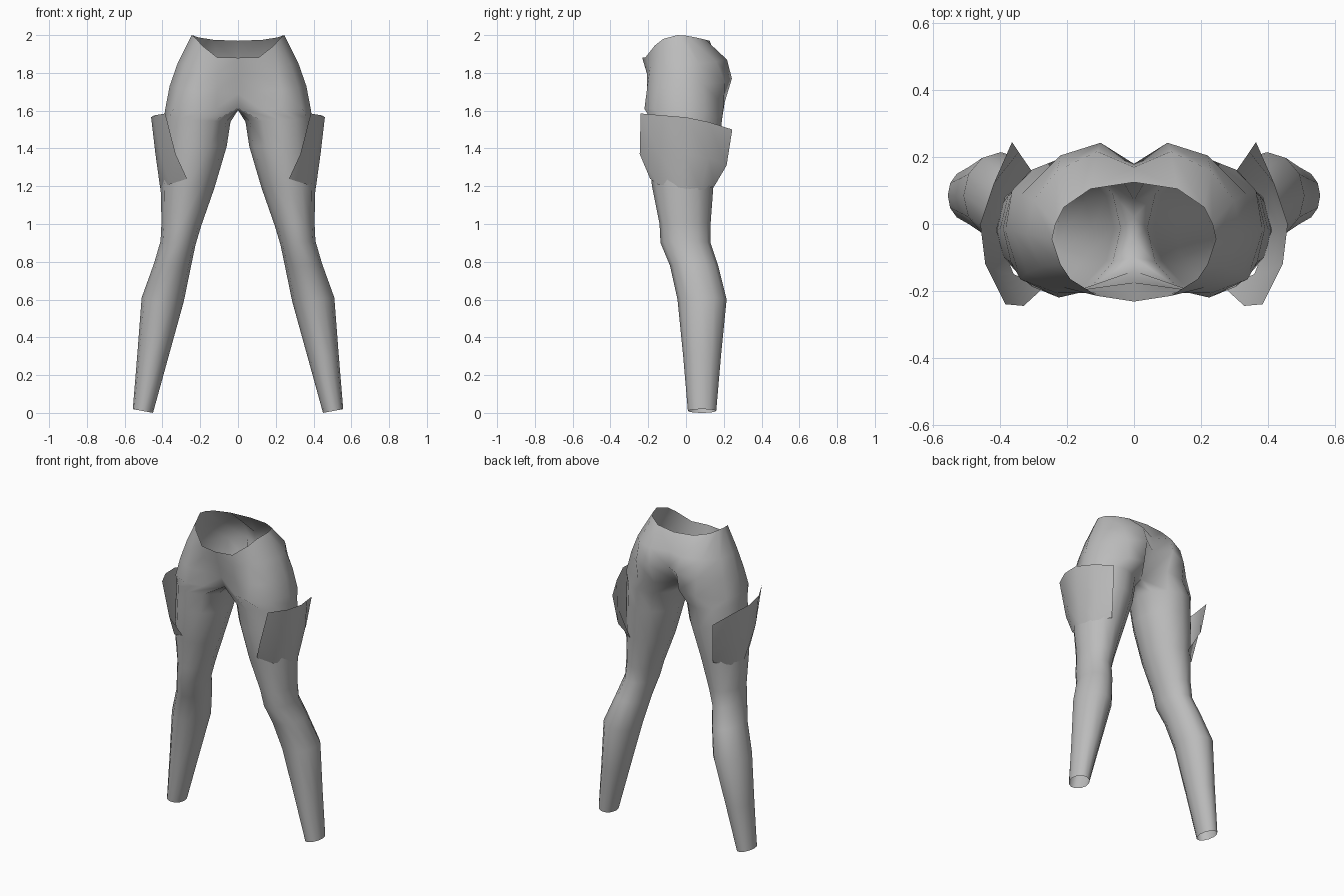
import bpy, bmesh, math

grey = bpy.data.materials.new("cloth_grey")
grey.diffuse_color = (0.5, 0.5, 0.5, 1)


def sheet(name, rows, closed_from, merge):
    """Skin successive rows of points, closing rows into loops from a given row, and mirror."""
    bm = bmesh.new()
    vs = [[bm.verts.new(p) for p in row] for row in rows]
    for r, (a, b) in enumerate(zip(vs, vs[1:])):
        n = len(b)
        for i in range(n if r >= closed_from else len(a) - 1):
            j = (i + 1) % n
            bm.faces.new((a[i], b[i], b[j], a[j]))
    me = bpy.data.meshes.new(name)
    bm.to_mesh(me)
    bm.free()
    me.materials.append(grey)
    ob = bpy.data.objects.new(name, me)
    bpy.context.collection.objects.link(ob)
    bpy.context.view_layer.objects.active = ob
    ob.select_set(True)
    bpy.ops.object.shade_smooth_by_angle(angle=math.radians(60))
    ob.select_set(False)
    m = ob.modifiers.new("mirror", 'MIRROR')
    m.use_mirror_merge = merge
    m.merge_threshold = 0.001
    return ob


# Half pelvis rows, front centre round the hip to back centre
waist = [(0, -.232, 1.88), (.11, -.215, 1.882), (.19, -.165, 1.945), (.22, -.12, 1.98),
         (.245, -.045, 2.0), (.235, .0, 1.997), (.21, .05, 1.988), (.13, .105, 1.975), (0, .125, 1.97)]
hip = [(0, -.205, 1.79), (.11, -.207, 1.80), (.21, -.19, 1.83), (.28, -.13, 1.845),
       (.32, -.03, 1.85), (.30, .07, 1.85), (.23, .16, 1.86), (.11, .217, 1.87), (0, .17, 1.86)]
seat = [(0, -.175, 1.69), (.11, -.19, 1.70), (.23, -.207, 1.71), (.32, -.145, 1.72),
        (.362, -.02, 1.73), (.335, .09, 1.74), (.22, .205, 1.75), (.1, .243, 1.77), (0, .18, 1.76)]
# Crotch row continues along the centre line to close the leg loop
crotch = [(0, -.14, 1.615), (.115, -.195, 1.61), (.225, -.22, 1.61), (.34, -.165, 1.61),
          (.385, -.02, 1.61), (.365, .1, 1.61), (.21, .2, 1.63), (.09, .205, 1.645), (0, .07, 1.615),
          (0, .02, 1.605), (0, -.05, 1.603), (0, -.1, 1.605)]

# Leg loops: height, inner x, outer x, front y, back y
legs = [(1.55, .04, .392, -.215, .19), (1.42, .06, .40, -.205, .18), (1.2, .125, .41, -.18, .145),
        (1.0, .195, .405, -.14, .13), (.9, .225, .41, -.135, .13), (.78, .25, .445, -.085, .17),
        (.6, .287, .51, -.045, .215), (.3, .37, .533, -.015, .185), (.01, .45, .557, .01, .16)]


def loop(z, x0, x1, y0, y1):
    pts = []
    for i in range(12):
        a = math.radians(-120 + 30 * i)
        pts.append(((x0 + x1) / 2 + (x1 - x0) / 2 * math.cos(a),
                    (y0 + y1) / 2 + (y1 - y0) / 2 * math.sin(a), z + .01 * math.cos(a)))
    return pts


sheet("trousers", [waist, hip, seat, crotch] + [loop(*l) for l in legs], 3, True)

# Flared flap standing off the outside of each thigh
flap = [
    [(.385, -.24, 1.585), (.445, -.12, 1.575), (.46, 0, 1.565), (.42, .12, 1.54), (.365, .245, 1.50)],
    [(.33, -.245, 1.37), (.41, -.14, 1.37), (.437, -.01, 1.37), (.405, .12, 1.35), (.345, .215, 1.31)],
    [(.27, -.19, 1.24), (.36, -.15, 1.21), (.412, -.02, 1.19), (.385, .08, 1.18), (.30, .15, 1.2)],
]
sheet("thigh_flaps", flap, 99, False)
